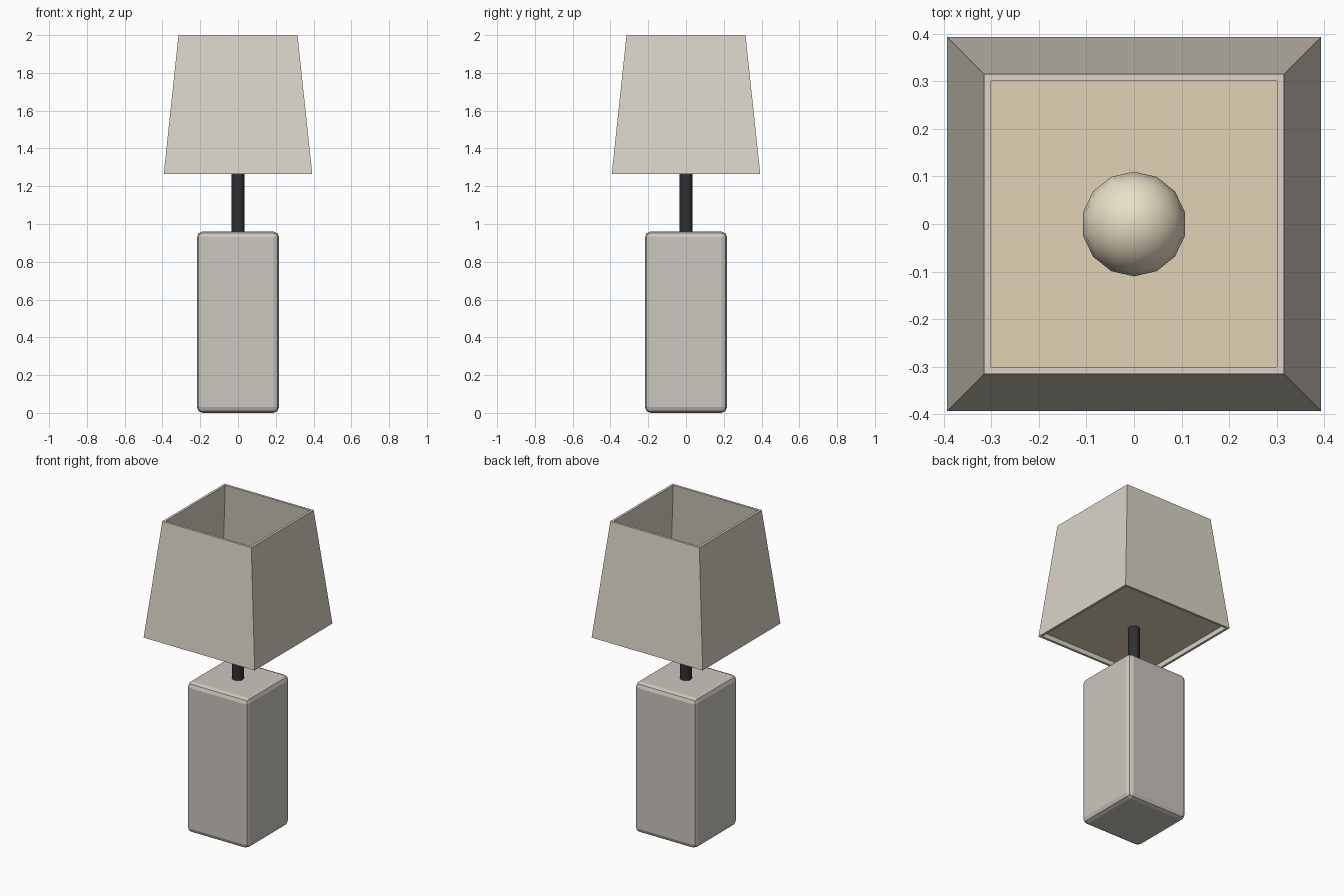
import bpy, bmesh, math

if "Cube" in bpy.data.objects:
    bpy.data.objects.remove(bpy.data.objects["Cube"])


def mat(name, rgb):
    m = bpy.data.materials.new(name)
    m.diffuse_color = (*rgb, 1)
    m.use_nodes = True
    m.node_tree.nodes["Principled BSDF"].inputs["Base Color"].default_value = m.diffuse_color
    return m


def finish(name, material, angle=None):
    ob = bpy.context.object
    ob.name = name
    ob.data.materials.append(material)
    if angle is not None:
        bpy.ops.object.shade_smooth_by_angle(angle=math.radians(angle))
    return ob


def box(name, size, z, material):
    bpy.ops.mesh.primitive_cube_add(size=1, location=(0, 0, z))
    bpy.context.object.scale = size
    bpy.ops.object.transform_apply(location=False, rotation=False, scale=True)
    return finish(name, material)


ceramic = mat("ceramic", (0.60, 0.57, 0.52))
black = mat("black_metal", (0.03, 0.03, 0.035))
fabric = mat("shade_fabric", (0.70, 0.66, 0.57))
panel = mat("diffuser_tan", (0.75, 0.65, 0.47))
glow = mat("bulb_cream", (0.82, 0.74, 0.56))

# block base with two-step bevelled edges
base = box("base", (0.434, 0.434, 0.96), 0.48, ceramic)
bev = base.modifiers.new("bevel", 'BEVEL')
bev.width = 0.03
bev.segments = 2

# stem running up into the shade
bpy.ops.mesh.primitive_cylinder_add(vertices=16, radius=0.034, depth=0.52, location=(0, 0, 1.21))
finish("stem", black, 40)

# bulb
bpy.ops.mesh.primitive_uv_sphere_add(segments=14, ring_count=10, radius=0.11, location=(0, 0, 1.55))
finish("bulb", glow, 50)

# diffuser panel recessed just above the lower rim
box("diffuser", (0.742, 0.742, 0.008), 1.294, panel)

# hollow tapered square shade: outer and inner loops bridged into a closed wall
bm = bmesh.new()
loops = []
for half, z in ((0.393, 1.265), (0.315, 2.0), (0.300, 2.0), (0.378, 1.265)):
    loops.append([bm.verts.new((sx * half, sy * half, z))
                  for sx, sy in ((-1, -1), (1, -1), (1, 1), (-1, 1))])
for i in range(4):
    a, b = loops[i], loops[(i + 1) % 4]
    for k in range(4):
        n = (k + 1) % 4
        bm.faces.new((a[k], a[n], b[n], b[k]))
bmesh.ops.recalc_face_normals(bm, faces=bm.faces)
mesh = bpy.data.meshes.new("lampshade")
bm.to_mesh(mesh)
bm.free()
shade = bpy.data.objects.new("lampshade", mesh)
mesh.materials.append(fabric)
bpy.context.collection.objects.link(shade)
